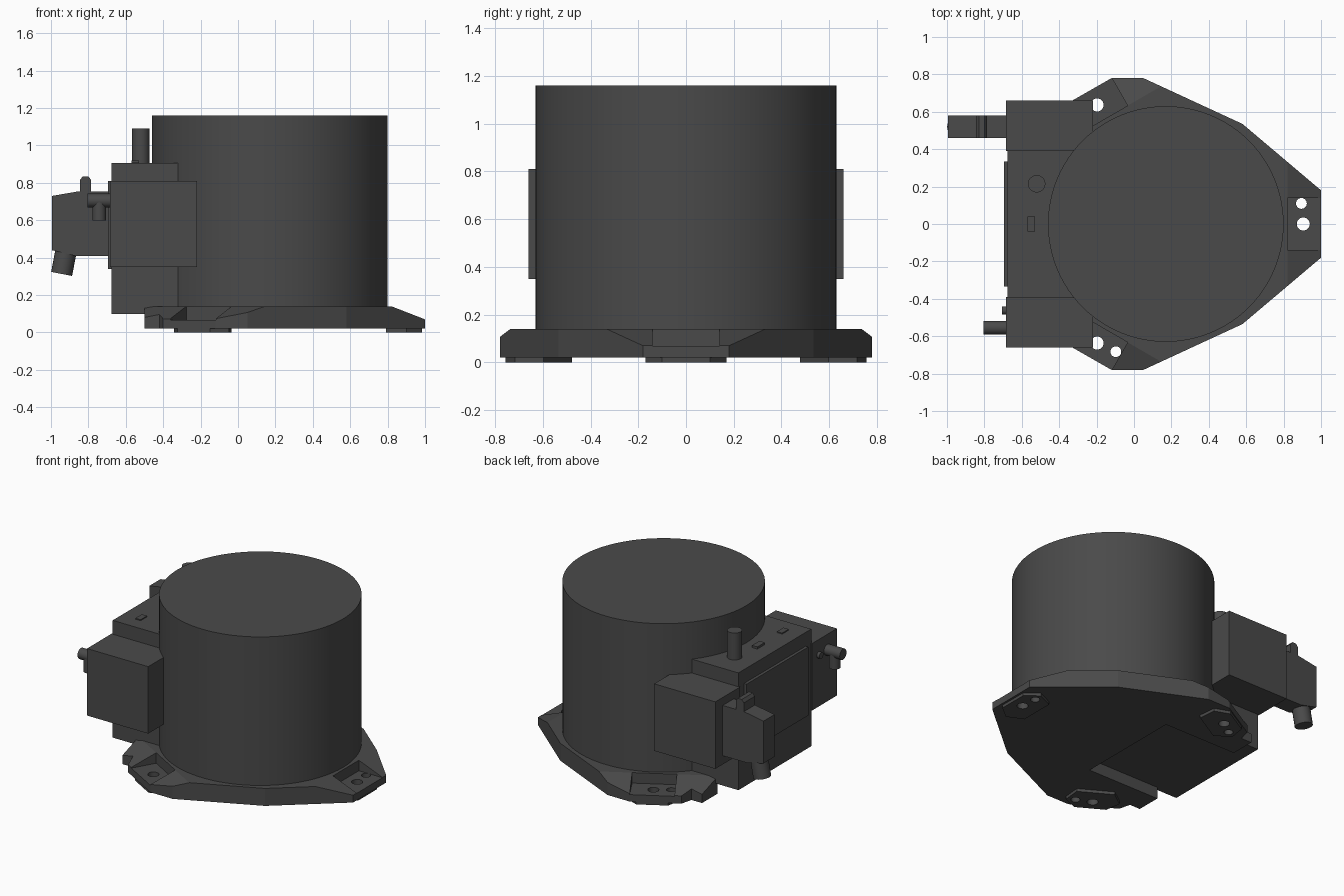
import bpy, bmesh, math
from mathutils import Matrix, Vector

if "Cube" in bpy.data.objects:
    bpy.data.objects.remove(bpy.data.objects["Cube"], do_unlink=True)

GREY = (0.068, 0.068, 0.068, 1)
mat = bpy.data.materials.new("dark_grey")
mat.use_nodes = True
mat.diffuse_color = GREY
bsdf = mat.node_tree.nodes["Principled BSDF"]
bsdf.inputs["Base Color"].default_value = GREY
bsdf.inputs["Roughness"].default_value = 0.6


def finish(name, bm, smooth=False):
    bmesh.ops.recalc_face_normals(bm, faces=bm.faces[:])
    me = bpy.data.meshes.new(name)
    bm.to_mesh(me)
    bm.free()
    me.materials.append(mat)
    ob = bpy.data.objects.new(name, me)
    bpy.context.collection.objects.link(ob)
    if smooth:
        bpy.ops.object.select_all(action='DESELECT')
        bpy.context.view_layer.objects.active = ob
        ob.select_set(True)
        bpy.ops.object.shade_smooth_by_angle(angle=math.radians(35))
    return ob


def box(name, x0, x1, y0, y1, z0, z1):
    bm = bmesh.new()
    m = (Matrix.Translation(((x0 + x1) / 2, (y0 + y1) / 2, (z0 + z1) / 2))
         @ Matrix.Diagonal((x1 - x0, y1 - y0, z1 - z0, 1)))
    bmesh.ops.create_cube(bm, size=1, matrix=m)
    return finish(name, bm)


def rod(name, a, b, r, n=24):
    a, b = Vector(a), Vector(b)
    d = b - a
    m = Matrix.Translation((a + b) / 2) @ d.to_track_quat('Z', 'Y').to_matrix().to_4x4()
    bm = bmesh.new()
    bmesh.ops.create_cone(bm, cap_ends=True, segments=n, radius1=r, radius2=r,
                          depth=d.length, matrix=m)
    return finish(name, bm, True)


def prism(name, pts, lo, hi, axis='z'):
    """Extrude a 2D outline along z (xy outline) or y (xz outline)."""
    bm = bmesh.new()
    put = (lambda p: (p[0], p[1], lo)) if axis == 'z' else (lambda p: (p[0], lo, p[1]))
    face = bm.faces.new([bm.verts.new(put(p)) for p in pts])
    ext = bmesh.ops.extrude_face_region(bm, geom=[face])
    step = (0, 0, hi - lo) if axis == 'z' else (0, hi - lo, 0)
    bmesh.ops.translate(bm, vec=step, verts=[v for v in ext["geom"] if isinstance(v, bmesh.types.BMVert)])
    return finish(name, bm)


def cut(target, cutter):
    mod = target.modifiers.new("cut", 'BOOLEAN')
    mod.operation = 'DIFFERENCE'
    mod.solver = 'EXACT'
    mod.object = cutter
    bpy.ops.object.select_all(action='DESELECT')
    bpy.context.view_layer.objects.active = target
    target.select_set(True)
    bpy.ops.object.modifier_apply(modifier=mod.name)


# Drum
CX = 0.17
rod("drum", (CX, 0, 0.13), (CX, 0, 1.16), 0.63, 96)

# Base plate with a notch for the housing
half = [(1.0, 0.18), (0.58, 0.535), (0.05, 0.78), (-0.12, 0.78), (-0.40, 0.62),
        (-0.42, 0.54), (-0.5, 0.54), (-0.5, 0.37), (0.05, 0.37)]
plate = prism("base_plate", half + [(x, -y) for x, y in reversed(half)], 0.02, 0.14)

# Three mounting lugs: sloped top, pocket, foot pad and two bolt holes
for i, ang in enumerate((0, 120, -120)):
    turn = Matrix.Translation((CX, 0, 0)) @ Matrix.Rotation(math.radians(ang), 4, 'Z')
    pad = prism(f"foot_pad_{i + 1}", [(0.62, -0.12), (0.73, -0.17), (0.815, -0.10),
                                     (0.815, 0.10), (0.73, 0.17), (0.62, 0.12)], 0.0, 0.021)
    pad.data.transform(turn)
    slope = prism("slope_cutter", [(0.47, 0.21), (1.01, 0.0), (1.2, 0.0), (1.2, 0.21)],
                  -0.6, 0.6, 'y')
    pocket = box("pocket_cutter", 0.65, 0.98, -0.14, 0.14, 0.068, 0.3)
    holes = [rod("hole_cutter", (0.735, 0, -0.1), (0.735, 0, 0.3), 0.035),
             rod("hole_cutter", (0.725, 0.11, -0.1), (0.725, 0.11, 0.3), 0.029)]
    for c in [slope, pocket] + holes:
        c.data.transform(turn)
        c.hide_render = True
        cut(plate, c)
        if c in holes:
            cut(pad, c)
        bpy.data.objects.remove(c, do_unlink=True)

# Housing behind the drum, with a side box on each flank and a rear cover
box("housing", -0.675, 0.06, -0.395, 0.395, 0.10, 0.905)
for side, s in (("left", 1), ("right", -1)):
    y0, y1 = sorted((s * 0.39, s * 0.66))
    box(f"side_box_{side}", -0.685, -0.22, y0, y1, 0.35, 0.81)
box("rear_cover", -0.695, -0.67, -0.335, 0.335, 0.34, 0.81)

# Details on top of the housing
rod("top_pin", (-0.52, 0.215, 0.9), (-0.52, 0.215, 1.09), 0.047, 16)
box("top_tab", -0.57, -0.53, -0.04, 0.04, 0.9, 0.92)
box("top_tab_small", -0.57, -0.53, -0.30, -0.23, 0.9, 0.912)

# Cable connector
prism("connector_body", [(-0.995, 0.44), (-0.87, 0.41), (-0.68, 0.41), (-0.68, 0.755),
                         (-0.85, 0.755), (-0.995, 0.73)], 0.46, 0.58, 'y')
prism("connector_latch", [(-0.845, 0.74), (-0.785, 0.74), (-0.785, 0.815), (-0.80, 0.835),
                          (-0.83, 0.835), (-0.845, 0.815)], 0.46, 0.58, 'y')
rod("cable_stub", (-0.915, 0.52, 0.46), (-0.943, 0.52, 0.313), 0.057)

# Pipe fitting
rod("fitting_pipe", (-0.66, -0.555, 0.705), (-0.805, -0.555, 0.705), 0.037)
rod("fitting_branch", (-0.742, -0.555, 0.705), (-0.742, -0.555, 0.60), 0.036)
rod("small_port", (-0.66, -0.462, 0.705), (-0.705, -0.462, 0.705), 0.022, 16)
